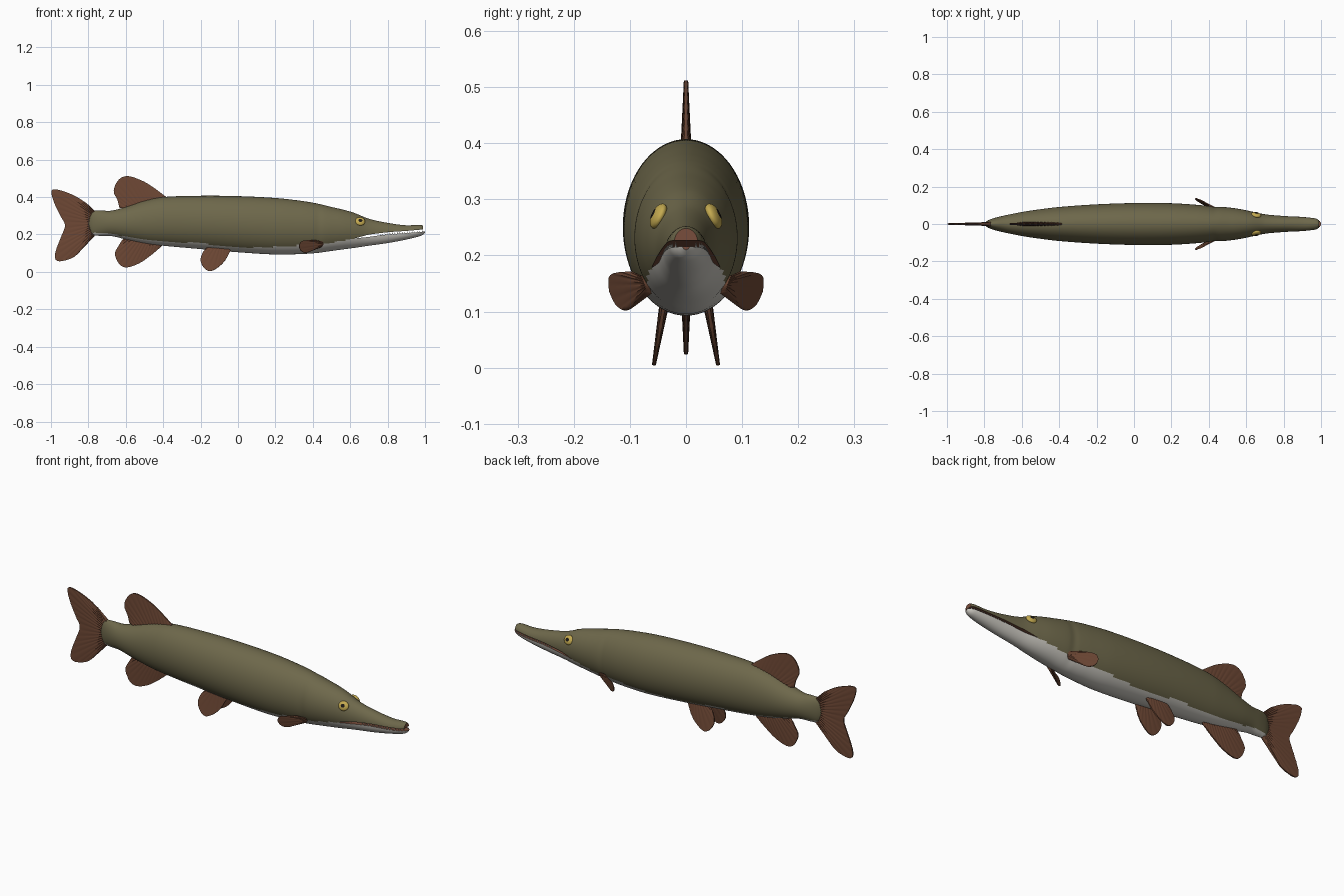
import bpy, bmesh, math
from mathutils import Vector

if "Cube" in bpy.data.objects:
    bpy.data.objects.remove(bpy.data.objects["Cube"])


def material(name, rgb):
    m = bpy.data.materials.new(name)
    m.diffuse_color = (*rgb, 1)
    m.use_nodes = True
    m.node_tree.nodes["Principled BSDF"].inputs["Base Color"].default_value = m.diffuse_color
    return m


OLIVE = material("olive skin", (0.155, 0.138, 0.070))
BELLY = material("pale belly", (0.60, 0.58, 0.53))
FIN = material("brown fin", (0.155, 0.064, 0.035))
GOLD = material("gold eye", (0.55, 0.40, 0.08))
DARK = material("dark pupil", (0.012, 0.010, 0.008))
MOUTH = material("mouth lining", (0.19, 0.075, 0.045))


def curve(rows, x):
    """Smooth interpolation of rows (x, a, b, ...) at x."""
    x = min(max(x, rows[0][0]), rows[-1][0])
    i = 0
    while i < len(rows) - 2 and x > rows[i + 1][0]:
        i += 1
    p, q = rows[i], rows[i + 1]
    o, r = rows[max(i - 1, 0)], rows[min(i + 2, len(rows) - 1)]
    h = q[0] - p[0]
    t = (x - p[0]) / h
    out = []
    for k in range(1, len(p)):
        m0 = (q[k] - o[k]) / (q[0] - o[0]) * h
        m1 = (r[k] - p[k]) / (r[0] - p[0]) * h
        out.append((2*t**3 - 3*t*t + 1) * p[k] + (t**3 - 2*t*t + t) * m0
                   + (3*t*t - 2*t**3) * q[k] + (t**3 - t*t) * m1)
    return out


def finish(name, bm, mats, angle=40):
    bmesh.ops.recalc_face_normals(bm, faces=bm.faces[:])
    me = bpy.data.meshes.new(name)
    bm.to_mesh(me)
    bm.free()
    for m in mats:
        me.materials.append(m)
    ob = bpy.data.objects.new(name, me)
    bpy.context.collection.objects.link(ob)
    bpy.ops.object.select_all(action='DESELECT')
    bpy.context.view_layer.objects.active = ob
    ob.select_set(True)
    bpy.ops.object.shade_smooth_by_angle(angle=math.radians(angle))
    return ob


# Fish outline: x, top z, bottom z, half width
SHAPE = [(-0.80, 0.285, 0.235, 0.006), (-0.78, 0.322, 0.200, 0.020), (-0.74, 0.328, 0.193, 0.034),
         (-0.68, 0.327, 0.192, 0.048), (-0.60, 0.347, 0.174, 0.064), (-0.50, 0.380, 0.153, 0.079),
         (-0.40, 0.400, 0.140, 0.091), (-0.20, 0.407, 0.122, 0.105), (0.00, 0.405, 0.105, 0.112),
         (0.20, 0.395, 0.093, 0.111), (0.33, 0.381, 0.095, 0.103), (0.40, 0.370, 0.099, 0.096),
         (0.43, 0.364, 0.102, 0.091), (0.46, 0.357, 0.106, 0.092), (0.50, 0.347, 0.112, 0.089),
         (0.56, 0.333, 0.120, 0.081), (0.62, 0.316, 0.128, 0.069), (0.70, 0.284, 0.140, 0.052),
         (0.80, 0.262, 0.154, 0.043), (0.90, 0.249, 0.173, 0.038), (0.97, 0.252, 0.190, 0.030),
         (0.988, 0.248, 0.198, 0.021), (1.00, 0.238, 0.210, 0.008)]
LIP = [(0.62, 0.178), (0.70, 0.193), (0.80, 0.206), (0.90, 0.213), (1.00, 0.222)]
WHITE = [(-0.80, 0.21), (-0.70, 0.207), (-0.60, 0.188), (-0.40, 0.163), (-0.20, 0.153), (-0.10, 0.140),
         (0.00, 0.131), (0.20, 0.134), (0.40, 0.148), (0.50, 0.157), (0.62, 0.178)]
N = 72


def lip(x, side):
    return curve(LIP, x)[0] + side * min(0.006, (x - 0.62) * 0.08)


def loft(name, x0, x1, steps, side, paint):
    """Skin of elliptical rings; side +1 / -1 keeps only the part above / below the lip."""
    bm = bmesh.new()
    rings = []
    for i in range(steps + 1):
        x = x0 + (x1 - x0) * i / steps
        top, bot, w = curve(SHAPE, x)
        c, h = (top + bot) / 2, (top - bot) / 2
        if side:
            a = math.asin(max(-0.95, min(0.95, (lip(x, side) - c) / h)))
            a0, a1 = (a, math.pi - a) if side > 0 else (math.pi - a, 2 * math.pi + a)
        else:
            a0, a1 = 0, 2 * math.pi * (N - 1) / N
        angs = [a0 + (a1 - a0) * j / (N - 1) for j in range(N)]
        rings.append([bm.verts.new((x, w * math.cos(t), c + h * math.sin(t))) for t in angs])
    for r, s in zip(rings, rings[1:]):
        for j in range(N):
            k = (j + 1) % N
            f = bm.faces.new((r[j], r[k], s[k], s[j]))
            f.material_index = paint(f.calc_center_median(), j)
    for r in (rings[0], rings[-1]):
        bm.faces.new(r).material_index = 2 if r[0].co.x > 0.6 else 0
    return finish(name, bm, (OLIVE, BELLY, MOUTH))


# Trunk, upper jaw and lower jaw share one outline
loft("body", -0.80, 0.62, 190, 0, lambda c, j: int(c.z < curve(WHITE, c.x)[0]))
loft("upper_jaw", 0.62, 0.988, 50, 1, lambda c, j: 2 if j == N - 1 else 0)
loft("lower_jaw", 0.62, 1.00, 50, -1, lambda c, j: 2 if j == N - 1 else 1)

# Small teeth along the lower jaw edge
bm = bmesh.new()
for i in range(18):
    x = 0.76 + 0.225 * i / 17
    top, bot, w = curve(SHAPE, x)
    z = lip(x, -1)
    u = (z - (top + bot) / 2) / ((top - bot) / 2)
    for s in (1, -1):
        y = s * (w * math.sqrt(1 - u * u) - 0.004)
        base = [bm.verts.new((x + 0.003 * math.cos(k * 2.094), y + 0.003 * math.sin(k * 2.094), z - 0.001))
                for k in range(3)]
        tip = bm.verts.new((x - 0.002, y, z + 0.010))
        for k in range(3):
            bm.faces.new((base[k], base[(k + 1) % 3], tip))
finish("teeth", bm, (BELLY,), 20)


def by_length(pts):
    rows, s = [], 0
    for i, p in enumerate(pts):
        s += (Vector(p) - Vector(pts[i - 1])).length if i else 0
        rows.append((s, *p))
    return rows


def fin(name, root, edge, normal, thick, rays=14, m=6):
    """Ribbed fan between a root line and an outer edge line."""
    ra, eb = by_length(root), by_length(edge)
    n = rays * 3
    nv = Vector(normal).normalized()
    bm = bmesh.new()
    sides = []
    for s in (1, -1):
        grid = []
        for i in range(n + 1):
            p = Vector(curve(ra, ra[-1][0] * i / n))
            q = Vector(curve(eb, eb[-1][0] * i / n))
            ridge = 1 if i % 3 == 1 else 0.75
            rim = 0.4 if i in (0, n) else 1
            grid.append([bm.verts.new(p.lerp(q, k / m) + nv * s * thick * ridge * rim * (1 - 0.65 * k / m))
                         for k in range(m + 1)])
        sides.append(grid)
        for i in range(n):
            for k in range(m):
                bm.faces.new((grid[i][k], grid[i + 1][k], grid[i + 1][k + 1], grid[i][k + 1]))
    a, b = sides
    loop = ([(0, k) for k in range(m)] + [(i, m) for i in range(n)]
            + [(n, k) for k in range(m, 0, -1)] + [(i, 0) for i in range(n, 0, -1)])
    for (i, k), (u, v) in zip(loop, loop[1:] + loop[:1]):
        bm.faces.new((a[i][k], a[u][v], b[u][v], b[i][k]))
    return finish(name, bm, (FIN,), 50)


def flat(*xz):
    return [(x, 0, z) for x, z in xz]


# Fins on the centre line
fin("tail_fin", flat((-0.755, 0.315), (-0.765, 0.26), (-0.755, 0.205)),
    flat((-0.81, 0.368), (-0.87, 0.405), (-0.93, 0.430), (-0.98, 0.442), (-0.998, 0.435), (-0.985, 0.375),
         (-0.95, 0.30), (-0.925, 0.25), (-0.945, 0.19), (-0.975, 0.11), (-0.977, 0.068), (-0.955, 0.056),
         (-0.88, 0.078), (-0.82, 0.135)), (0, 1, 0), 0.011, 20)
fin("dorsal_fin", flat((-0.38, 0.385), (-0.50, 0.365), (-0.61, 0.335)),
    flat((-0.385, 0.402), (-0.475, 0.467), (-0.53, 0.495), (-0.59, 0.512), (-0.63, 0.500), (-0.658, 0.460),
         (-0.664, 0.425), (-0.645, 0.385), (-0.635, 0.345)), (0, 1, 0), 0.011)
fin("anal_fin", flat((-0.40, 0.155), (-0.50, 0.17), (-0.60, 0.185)),
    flat((-0.41, 0.135), (-0.47, 0.085), (-0.53, 0.045), (-0.595, 0.024), (-0.63, 0.036), (-0.655, 0.080),
         (-0.657, 0.105), (-0.635, 0.145), (-0.62, 0.170)), (0, 1, 0), 0.011)

# Paired fins and eyes
for s, side in ((1, "left"), (-1, "right")):
    def lean(*xz):
        return [(x, s * (0.058 - 0.17 * z), z) for x, z in xz]
    fin("pelvic_fin_" + side, lean((-0.05, 0.135), (-0.10, 0.14), (-0.15, 0.145)),
        lean((-0.04, 0.115), (-0.07, 0.06), (-0.11, 0.022), (-0.15, 0.004), (-0.18, 0.020),
             (-0.20, 0.060), (-0.19, 0.100), (-0.17, 0.128)), (0, 1, s * 0.17), 0.010, 9)
    fin("pectoral_fin_" + side,
        [(0.450, s * 0.075, 0.162), (0.455, s * 0.070, 0.148), (0.445, s * 0.066, 0.132)],
        [(0.41, s * 0.095, 0.171), (0.37, s * 0.121, 0.169), (0.338, s * 0.135, 0.162),
         (0.327, s * 0.136, 0.140), (0.335, s * 0.126, 0.115), (0.36, s * 0.110, 0.102),
         (0.395, s * 0.090, 0.112)], (0.5, s, 0.3), 0.007, 8)
    # Flattened gold eye with a dark centre
    bm = bmesh.new()
    bmesh.ops.create_uvsphere(bm, u_segments=32, v_segments=24, radius=1)
    for f in bm.faces:
        f.material_index = int(f.calc_center_median().z > 0.94)
    for v in bm.verts:
        v.co = Vector((v.co.x * 0.027, v.co.y * 0.024, v.co.z * 0.012))
    eye = finish("eye_" + side, bm, (GOLD, DARK))
    eye.rotation_euler = (s * math.radians(-65), 0, s * math.radians(-10))
    eye.location = (0.653, s * 0.049, 0.270)
